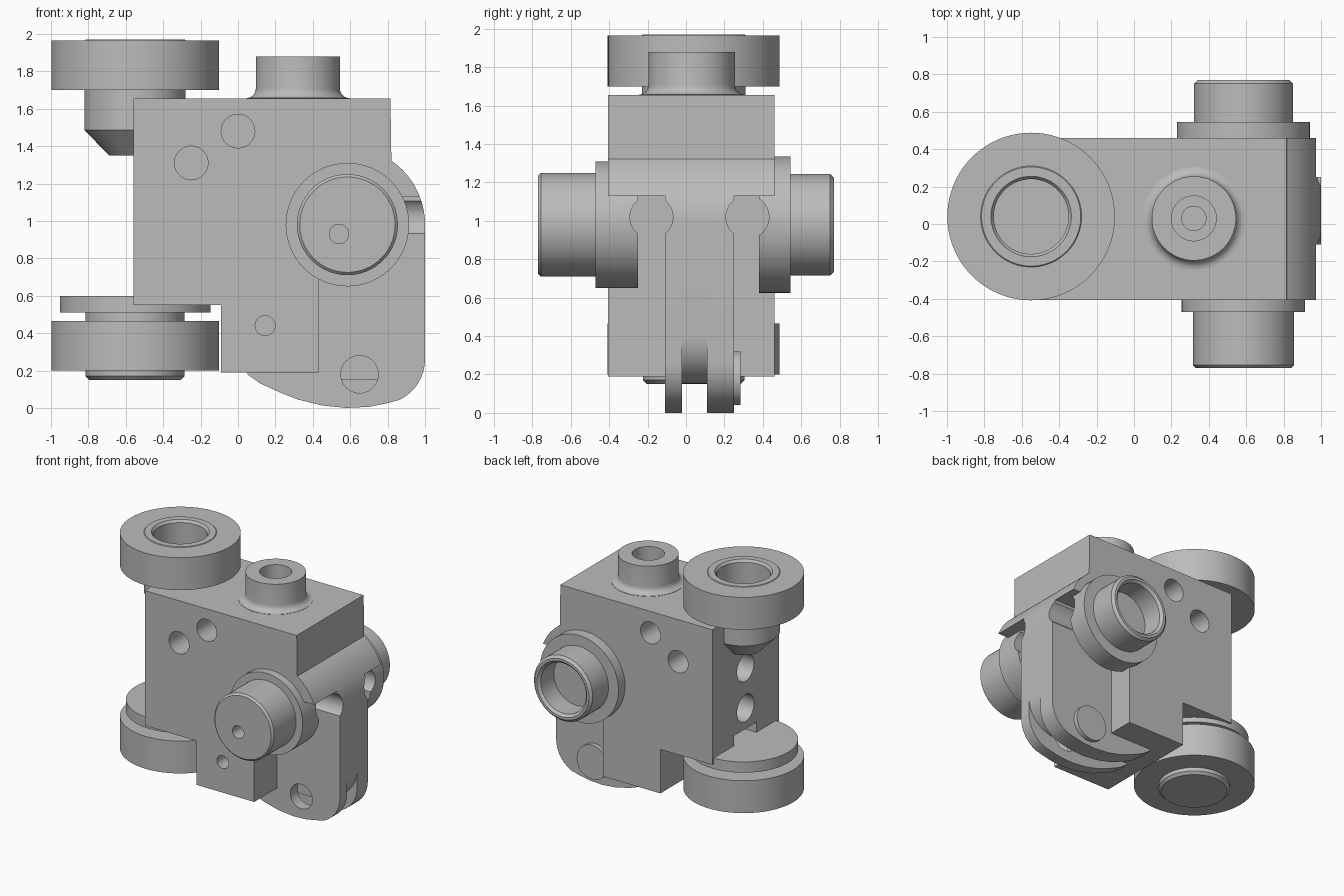
import bpy, bmesh, math
from math import sin, cos, pi, radians
from mathutils import Vector

if "Cube" in bpy.data.objects:
    bpy.data.objects.remove(bpy.data.objects["Cube"], do_unlink=True)

GREY = (0.50, 0.50, 0.50, 1)
metal = bpy.data.materials.new("machined grey")
metal.use_nodes = True
metal.diffuse_color = GREY
metal.node_tree.nodes["Principled BSDF"].inputs["Base Color"].default_value = GREY


def finish(bm, name):
    bmesh.ops.remove_doubles(bm, verts=bm.verts, dist=1e-5)
    bmesh.ops.recalc_face_normals(bm, faces=bm.faces)
    mesh = bpy.data.meshes.new(name)
    bm.to_mesh(mesh)
    bm.free()
    mesh.materials.append(metal)
    ob = bpy.data.objects.new(name, mesh)
    bpy.context.collection.objects.link(ob)
    return ob


def slab(name, outline, y0, y1):
    """Extrude an (x, z) outline along y."""
    bm = bmesh.new()
    face = bm.faces.new([bm.verts.new((x, y0, z)) for x, z in outline])
    ext = bmesh.ops.extrude_face_region(bm, geom=[face])
    moved = [g for g in ext["geom"] if isinstance(g, bmesh.types.BMVert)]
    bmesh.ops.translate(bm, verts=moved, vec=(0, y1 - y0, 0))
    return finish(bm, name)


def lathe(name, axis, centre, profile, steps=64):
    """Spin (radius, distance) pairs about an axis through the centre."""
    direction = Vector([axis == a for a in "xyz"])
    side = direction.yzx
    bm = bmesh.new()
    verts = [bm.verts.new(Vector(centre) + side * r + direction * t) for r, t in profile]
    edges = [bm.edges.new(pair) for pair in zip(verts, verts[1:])]
    bmesh.ops.spin(bm, geom=verts + edges, cent=centre, axis=direction,
                   angle=2 * pi, steps=steps, use_duplicate=False)
    return finish(bm, name)


def rod(axis, centre, radius, start, end):
    return lathe("cutter", axis, centre,
                 [(0, start), (radius, start), (radius, end), (0, end)], 40)


def cut(ob, cutter):
    cutter.hide_render = True
    mod = ob.modifiers.new("cut", "BOOLEAN")
    mod.operation, mod.solver, mod.object = "DIFFERENCE", "EXACT", cutter
    bpy.context.view_layer.objects.active = ob
    bpy.ops.object.modifier_apply(modifier=mod.name)
    bpy.data.objects.remove(cutter, do_unlink=True)


def arc(cx, cz, r, a0, a1, n):
    angles = [radians(a0 + (a1 - a0) * i / n) for i in range(n + 1)]
    return [(cx + r * cos(a), cz + r * sin(a)) for a in angles]


PX, PZ = 0.585, 0.98       # pivot axis
WX, WY = -0.55, 0.04       # wheel axis
SHOULDER = 0.415

# Main housing with lower block and curved shoulder
body = slab("housing", [(-0.56, 0.55), (-0.09, 0.55), (-0.09, 0.19), (0.43, 0.19), (0.43, 1.13)]
            + arc(PX, PZ, SHOULDER, 21.2, 55.5, 12) + [(0.815, 1.655), (-0.56, 1.655)], -0.405, 0.46)
for hx, hz in ((0, 1.48), (-0.25, 1.31)):
    cut(body, rod("y", (hx, 0, hz), 0.09, -0.5, -0.15))
    cut(body, rod("y", (hx, 0, hz), 0.09, 0.2, 0.55))
cut(body, rod("y", (0.145, 0, 0.44), 0.053, -0.5, -0.2))
for hz in (1.18, 0.85):
    cut(body, rod("x", (0, 0.03, hz), 0.11, -0.7, -0.3))
cut(body, slab("cutter", [(-0.7, 0.5), (-0.35, 0.5), (-0.35, 0.68), (-0.7, 0.68)], -0.11, 0.18))

# Swing arm: two cheeks with a recessed web between them
top = arc(PX, PZ, SHOULDER, 0, 56, 16) + [(0.3, 1.3), (0.3, 0.5), (0.05, 0.5)]
cheek = [(0.05, 0.18), (0.12, 0.13), (0.22, 0.085), (0.32, 0.045), (0.45, 0.013), (0.58, 0),
         (0.7, 0.006), (0.8, 0.026)] + arc(0.76, 0.26, 0.24, -65, 0, 8) + top
web = [(0.05, 0.2), (0.3, 0.16), (0.6, 0.15)] + arc(0.75, 0.4, 0.25, -90, 0, 10) + top
front_cheek = slab("front_cheek", cheek, -0.11, -0.02)
back_cheek = slab("back_cheek", cheek, 0.11, 0.25)
arm_web = slab("arm_web", web, -0.02, 0.11)
cut(front_cheek, rod("y", (0.65, 0, 0.18), 0.1, -0.2, -0.01))
pin = lathe("pin_head", "y", (0.65, 0, 0.18), [(0, 0.2), (0.14, 0.2), (0.14, 0.285), (0, 0.285)])

# Pivot journals, solid in front and cupped behind
front_journal = lathe("front_journal", "y", (PX, 0, PZ), [
    (0, -0.25), (0.33, -0.25), (0.33, -0.47), (0.27, -0.47), (0.27, -0.755), (0.255, -0.77), (0, -0.77)])
back_journal = lathe("back_journal", "y", (PX, 0, PZ), [
    (0, 0.38), (0.355, 0.38), (0.355, 0.545), (0.265, 0.545), (0.265, 0.75), (0.245, 0.77),
    (0.225, 0.77), (0.205, 0.75), (0.205, 0.58), (0, 0.58)])
cut(front_journal, rod("y", (0.54, 0, 0.93), 0.052, -0.9, -0.65))

# Drilled relief holes between the arm and the journals
for ob, hy in ((front_journal, -0.18), (front_cheek, -0.18), (back_journal, 0.32), (back_cheek, 0.32)):
    cut(ob, rod("x", (0, hy, 1.02), 0.112, 0.435, 1.2))

# Top spigot with a fillet and a stepped bore
spigot = lathe("top_spigot", "z", (0.32, 0.03, 0),
               [(0, 1.6), (0.275, 1.6), (0.275, 1.657)] + arc(0.275, 1.707, 0.05, -90, -180, 6)
               + [(0.225, 1.88), (0.12, 1.88), (0.12, 1.72), (0.065, 1.72), (0.065, 1.65), (0, 1.65)])

# Upper roller on its conical support
upper_roller = lathe("upper_roller", "z", (WX, WY, 0), [
    (0, 1.35), (0.14, 1.35), (0.27, 1.485), (0.27, 1.70), (0.448, 1.70), (0.448, 1.965),
    (0.27, 1.965), (0.265, 1.97), (0.215, 1.97), (0.2, 1.95), (0.2, 1.7), (0, 1.7)], 80)

# Lower roller with thrust disc and end cap
lower_roller = lathe("lower_roller", "z", (WX, WY, 0), [
    (0, 0.15), (0.245, 0.15), (0.265, 0.17), (0.265, 0.2), (0.448, 0.2), (0.448, 0.465),
    (0.265, 0.465), (0.265, 0.51), (0.403, 0.51), (0.403, 0.598), (0, 0.598)], 80)

# Smooth round surfaces, keeping machined edges crisp
bpy.ops.object.select_all(action="DESELECT")
for ob in (body, front_cheek, back_cheek, arm_web, pin, front_journal, back_journal,
           spigot, upper_roller, lower_roller):
    ob.select_set(True)
    bpy.context.view_layer.objects.active = ob
bpy.ops.object.shade_smooth_by_angle(angle=radians(28))
